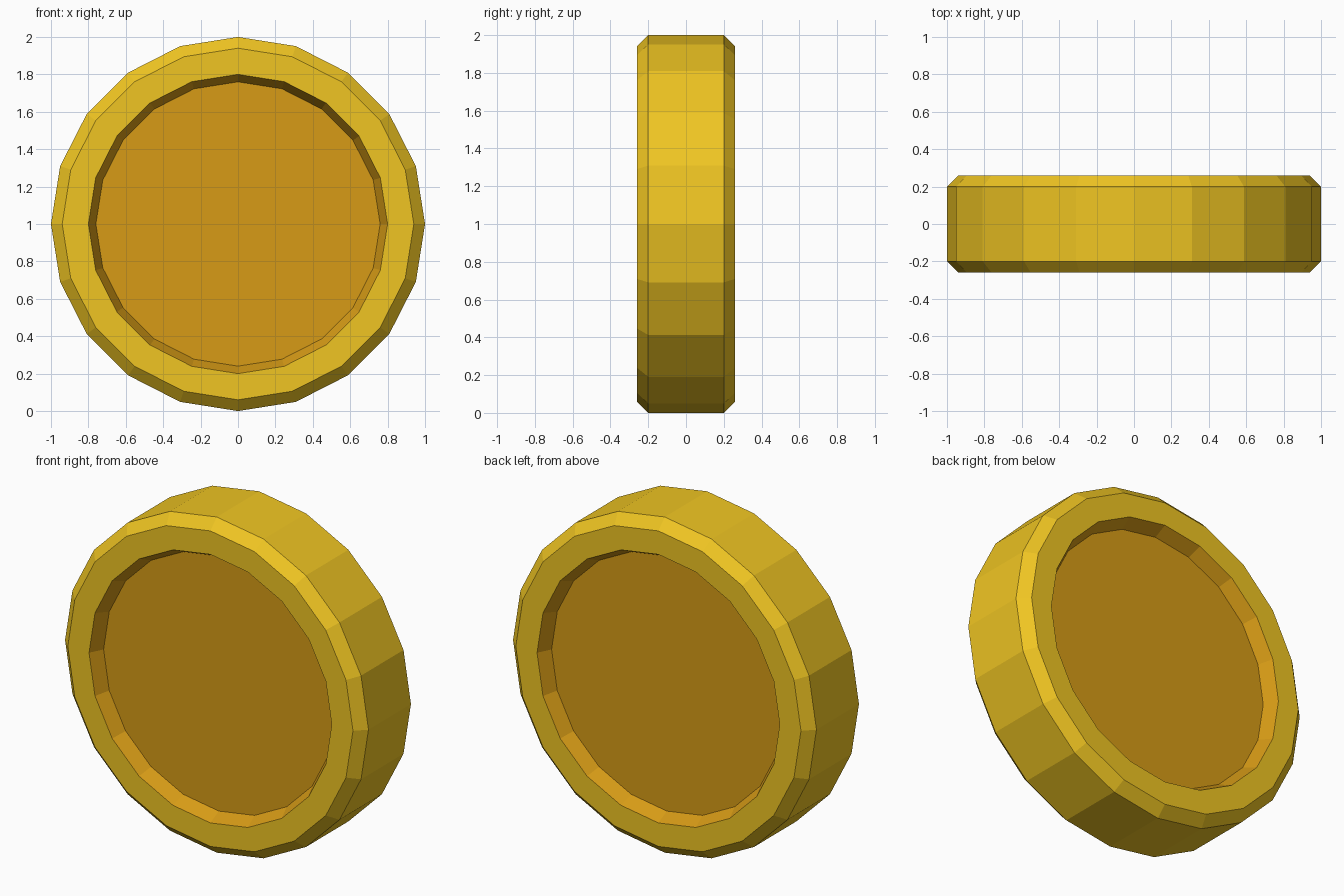
import bpy, bmesh
from math import cos, sin, tau

if "Cube" in bpy.data.objects:
    bpy.data.objects.remove(bpy.data.objects["Cube"])

SIDES = 20


def material(name, color):
    mat = bpy.data.materials.new(name)
    mat.diffuse_color = color
    mat.use_nodes = True
    mat.node_tree.nodes["Principled BSDF"].inputs["Base Color"].default_value = mat.diffuse_color
    return mat


gold = material("gold", (0.87, 0.56, 0.016, 1))
dark_gold = material("dark_gold", (0.68, 0.33, 0.008, 1))

# Half profile as (radius, y): recess floor, inner lip, outer lip, rim edge
half = [(0.76, -0.18), (0.80, -0.26), (0.94, -0.26), (1.00, -0.20)]
profile = half + [(r, -y) for r, y in reversed(half)]

# Revolve the profile around the y axis
bm = bmesh.new()
rings = [[bm.verts.new((r * cos(tau * i / SIDES), y, 1 + r * sin(tau * i / SIDES)))
          for i in range(SIDES)] for r, y in profile]

for k, (a, b) in enumerate(zip(rings, rings[1:])):
    for i in range(SIDES):
        j = (i + 1) % SIDES
        face = bm.faces.new((a[i], a[j], b[j], b[i]))
        # Sloped recess walls are darker than the rim
        face.material_index = 1 if k in (0, len(rings) - 2) else 0

# Recessed floors on both sides
for ring in (rings[0], rings[-1]):
    bm.faces.new(ring).material_index = 1

bmesh.ops.recalc_face_normals(bm, faces=bm.faces[:])
mesh = bpy.data.meshes.new("coin")
bm.to_mesh(mesh)
bm.free()
mesh.materials.append(gold)
mesh.materials.append(dark_gold)
bpy.context.collection.objects.link(bpy.data.objects.new("coin", mesh))
